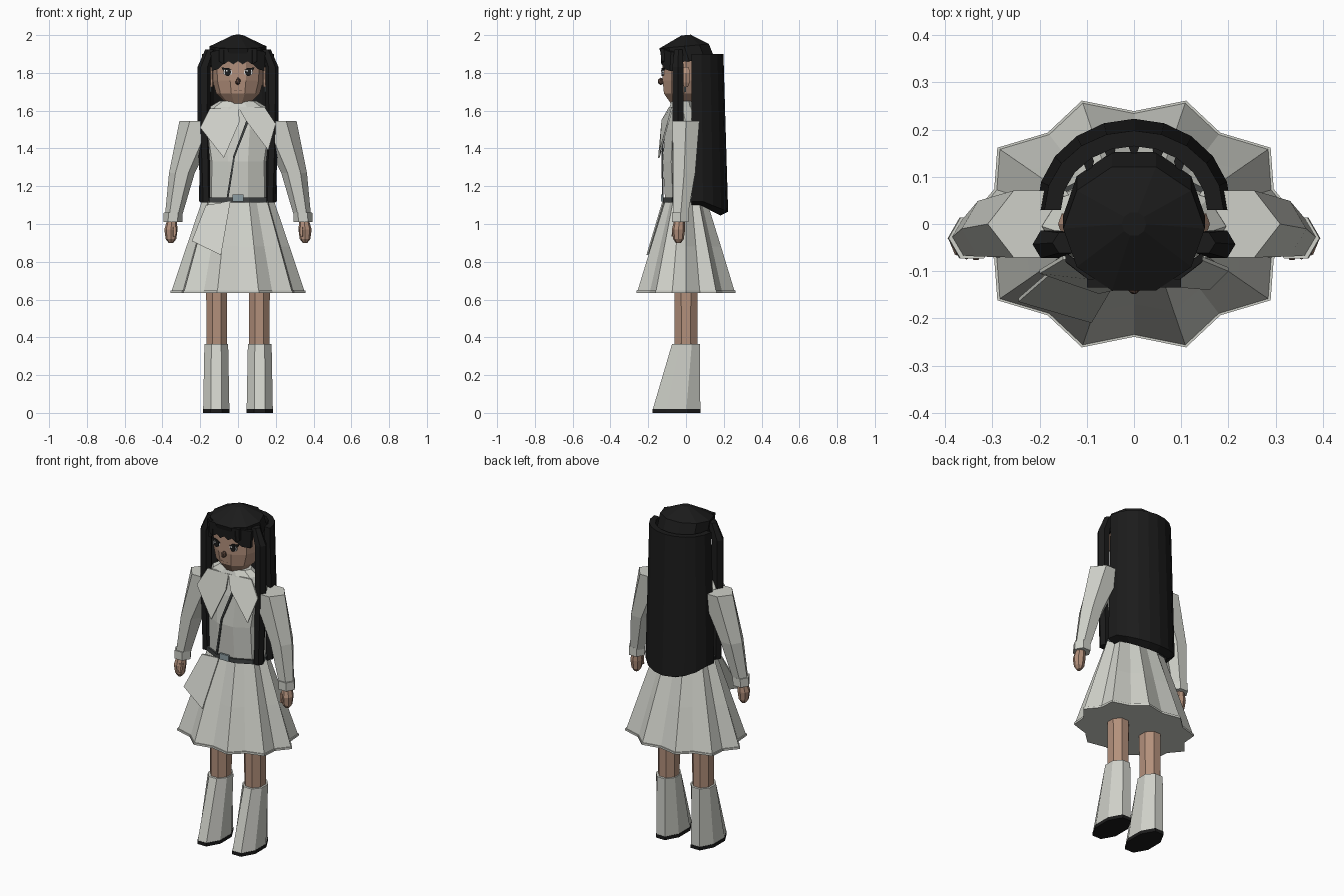
import bpy, bmesh, math
from mathutils import Vector


def material(name, rgb):
    m = bpy.data.materials.new(name)
    m.diffuse_color = (*rgb, 1)
    return m


WHITE = material("coat white", (0.62, 0.63, 0.58))
SKIN = material("skin", (0.45, 0.28, 0.20))
HAIR = material("hair black", (0.011, 0.011, 0.011))
SEAM = material("dark grey", (0.05, 0.055, 0.055))
STEEL = material("buckle grey", (0.27, 0.34, 0.36))
BROWN = material("nose brown", (0.13, 0.075, 0.055))
EYE = material("eye white", (0.75, 0.75, 0.75))


def finish(name, bm, *mats):
    bmesh.ops.recalc_face_normals(bm, faces=bm.faces)
    me = bpy.data.meshes.new(name)
    bm.to_mesh(me)
    bm.free()
    for m in mats:
        me.materials.append(m)
    ob = bpy.data.objects.new(name, me)
    bpy.context.collection.objects.link(ob)
    return ob


def skin_rings(bm, rings):
    """Bridge equal point rings and close both ends."""
    vs = [[bm.verts.new(p) for p in r] for r in rings]
    n = len(vs[0])
    for a, b in zip(vs, vs[1:]):
        for i in range(n):
            j = (i + 1) % n
            bm.faces.new((a[i], a[j], b[j], b[i]))
    bm.faces.new(vs[0])
    bm.faces.new(vs[-1])


def loft(name, mat, rings, n=10, phase=0.0, tilt=0.0, star=1.0):
    """Rings are (z, cx, cy, rx, ry); star shrinks every second point."""
    bm = bmesh.new()
    out = []
    for z, cx, cy, rx, ry in rings:
        ring = []
        for i in range(n):
            a = phase + math.tau * i / n
            k = star if i % 2 else 1.0
            y = cy + k * ry * math.sin(a)
            ring.append((cx + k * rx * math.cos(a), y, z + tilt * y))
        out.append(ring)
    skin_rings(bm, out)
    return finish(name, bm, mat)


def plate(name, mat, pts, t=0.008):
    """Thin slab from a front outline, thickened towards +y."""
    bm = bmesh.new()
    skin_rings(bm, [pts, [(x, y + t, z) for x, y, z in pts]])
    return finish(name, bm, mat)


def disc(name, mat, x, y, z, rx, rz, t=0.006, n=10):
    ring = [(x + rx * math.cos(math.tau * i / n), y,
             z + rz * math.sin(math.tau * i / n)) for i in range(n)]
    return plate(name, mat, ring, t)


# pleated skirt and hem
loft("skirt", WHITE, [(0.645, 0, 0, 0.352, 0.27), (0.88, 0, 0, 0.273, 0.195),
                      (1.125, 0, 0, 0.19, 0.115)], 20, star=0.87)
loft("skirt_hem", WHITE, [(0.635, 0, 0, 0.358, 0.275),
                          (0.647, 0, 0, 0.358, 0.275)], 20, star=0.87)
plate("skirt_flap", WHITE, [(-0.17, -0.10, 1.10), (-0.245, -0.165, 0.91),
                            (-0.09, -0.21, 0.835), (-0.04, -0.125, 1.12)])

# coat body, belt and buckle
loft("coat_body", WHITE, [
    (1.11, 0, 0, 0.175, 0.115), (1.33, 0, -0.005, 0.17, 0.125),
    (1.50, 0, -0.005, 0.20, 0.11), (1.55, 0, -0.005, 0.195, 0.10),
    (1.62, 0, -0.02, 0.15, 0.07), (1.65, 0, -0.02, 0.10, 0.06)], 10)
loft("belt", SEAM, [(1.115, 0, 0, 0.188, 0.127), (1.14, 0, 0, 0.188, 0.127)], 10)
plate("buckle", STEEL, [(-0.03, -0.133, 1.12), (0.03, -0.133, 1.12),
                        (0.03, -0.133, 1.155), (-0.03, -0.133, 1.155)], 0.012)
plate("coat_opening", SEAM, [(-0.06, -0.127, 1.14), (-0.05, -0.127, 1.14),
                             (-0.015, -0.13, 1.36), (0.06, -0.118, 1.55),
                             (0.045, -0.118, 1.55), (-0.025, -0.13, 1.36)])

# wide asymmetric lapels
plate("wide_lapel", WHITE, [(-0.15, -0.075, 1.61), (-0.20, -0.105, 1.51),
                            (-0.075, -0.148, 1.35), (0.01, -0.13, 1.545),
                            (0.0, -0.09, 1.62)])
plate("narrow_lapel", WHITE, [(0.0, -0.09, 1.62), (0.04, -0.13, 1.55),
                              (0.16, -0.14, 1.39), (0.20, -0.10, 1.53),
                              (0.14, -0.075, 1.62)])

for s, side in ((-1, "left"), (1, "right")):
    # sleeve, cuff, hand and thumb
    loft(side + "_sleeve", WHITE, [
        (1.545, s * 0.20, 0, 0.11, 0.082), (1.27, s * 0.297, -0.01, 0.068, 0.068),
        (1.05, s * 0.34, -0.028, 0.046, 0.045)], 6)
    loft(side + "_cuff", WHITE, [(1.01, s * 0.345, -0.03, 0.05, 0.05),
                                 (1.06, s * 0.343, -0.03, 0.05, 0.05)], 6)
    loft(side + "_hand", SKIN, [
        (0.90, s * 0.355, -0.04, 0.012, 0.014), (0.92, s * 0.355, -0.04, 0.028, 0.028),
        (0.97, s * 0.355, -0.04, 0.035, 0.035), (1.02, s * 0.35, -0.035, 0.026, 0.028)], 8)
    loft(side + "_thumb", SKIN, [
        (0.935, s * 0.335, -0.068, 0.010, 0.010),
        (0.985, s * 0.335, -0.058, 0.014, 0.014)], 6)

    # leg, flared boot and sole
    loft(side + "_leg", SKIN, [(0.33, s * 0.113, 0, 0.058, 0.065),
                               (0.66, s * 0.113, 0, 0.06, 0.066)], 8, math.pi / 8)
    loft(side + "_boot", WHITE, [(0.02, s * 0.115, -0.05, 0.075, 0.136),
                                 (0.365, s * 0.115, 0, 0.068, 0.08)], 8, math.pi / 8)
    loft(side + "_sole", HAIR, [(0, s * 0.115, -0.05, 0.077, 0.138),
                                (0.02, s * 0.115, -0.05, 0.077, 0.138)], 8, math.pi / 8)

    # long front strand beside the face
    loft(side + "_front_strand", HAIR, [
        (1.115, s * 0.17, -0.045, 0.028, 0.030), (1.50, s * 0.18, -0.043, 0.034, 0.034),
        (1.83, s * 0.18, -0.043, 0.035, 0.034), (1.925, s * 0.145, -0.04, 0.028, 0.025)], 6)
    # swept side fringe
    plate(side + "_side_fringe", HAIR, [
        (s * 0.075, -0.135, 1.93), (s * 0.075, -0.132, 1.85),
        (s * 0.105, -0.112, 1.82), (s * 0.14, -0.085, 1.81),
        (s * 0.145, -0.08, 1.91)], 0.02)

    # ear and earring
    loft(side + "_ear", SKIN, [
        (1.725, s * 0.14, 0, 0.008, 0.012), (1.75, s * 0.143, 0, 0.014, 0.022),
        (1.80, s * 0.145, 0, 0.016, 0.026), (1.83, s * 0.14, 0, 0.008, 0.015)], 6)
    loft(side + "_earring", STEEL, [(1.70, s * 0.145, -0.005, 0.006, 0.006),
                                    (1.725, s * 0.145, -0.005, 0.006, 0.006)], 6)

    # eye, glint, lashes
    disc(side + "_eye_white", EYE, s * 0.055, -0.125, 1.803, 0.024, 0.019, 0.008)
    disc(side + "_iris", HAIR, s * 0.054, -0.129, 1.804, 0.017, 0.021)
    disc(side + "_glint", EYE, s * 0.054 - 0.006, -0.132, 1.811, 0.005, 0.005, 0.005, 6)
    plate(side + "_lash", HAIR, [
        (s * 0.03, -0.130, 1.814), (s * 0.05, -0.130, 1.826), (s * 0.088, -0.118, 1.828),
        (s * 0.078, -0.122, 1.812), (s * 0.055, -0.130, 1.819)])

# neck and head, with hair covering the back of the skull
loft("neck", SKIN, [(1.58, 0, -0.01, 0.06, 0.05), (1.69, 0, -0.01, 0.06, 0.05)], 8)
head = loft("head", SKIN, [
    (1.63, 0, -0.025, 0.055, 0.052), (1.69, 0, -0.01, 0.115, 0.112),
    (1.76, 0, 0, 0.135, 0.13), (1.88, 0, 0, 0.138, 0.13)], 10)
head.data.materials.append(HAIR)
for p in head.data.polygons:
    if p.center.y > 0.05:
        p.material_index = 1

# nose and mouth
bm = bmesh.new()
bmesh.ops.create_icosphere(bm, subdivisions=1, radius=0.018)
for v in bm.verts:
    v.co = Vector((v.co.x * 0.85, v.co.y - 0.133, v.co.z * 1.15 + 1.755))
finish("nose", bm, BROWN)
plate("mouth", BROWN, [(-0.028, -0.119, 1.708), (0, -0.117, 1.699),
                       (0.028, -0.119, 1.708), (0, -0.118, 1.705)], 0.009)

# crown of hair, tilted down towards the face
loft("hair_crown", HAIR, [
    (1.86, 0, 0.018, 0.150, 0.142), (1.942, 0, -0.010, 0.150, 0.138),
    (2.0, 0, 0, 0.026, 0.026)], 10, tilt=0.09)
# straight fringe with a jagged lower edge
fringe = [(-0.10, -0.135, 1.93), (0.10, -0.135, 1.93)]
for i in range(9):
    x = 0.10 - 0.025 * i
    fringe.append((x, -0.130, 1.845 if i % 2 else 1.862))
plate("fringe", HAIR, fringe, 0.018)

# long curved sheet of back hair with a lower middle
bm = bmesh.new()
sections = []
N = 10
for i in range(N + 1):
    a = math.pi * i / N
    c, sn = math.cos(a), math.sin(a)
    low = 1.10 - 0.055 * max(0, sn - 0.3) / 0.7
    sections.append([(0.155 * c, 0.03 + 0.135 * sn, 1.90),
                     (0.19 * c, 0.03 + 0.168 * sn, 1.90),
                     (0.207 * c, 0.03 + 0.193 * sn, low + 0.02),
                     (0.165 * c, 0.03 + 0.152 * sn, low)])
skin_rings(bm, sections)
finish("back_hair", bm, HAIR)
# short ties joining the back hair to the crown
for i in range(5):
    a = math.radians(50 + 20 * i)
    loft("hair_tie_%d" % i, HAIR, [
        (1.84, 0.15 * math.cos(a), 0.025 + 0.14 * math.sin(a), 0.012, 0.03),
        (1.88, 0.15 * math.cos(a), 0.025 + 0.14 * math.sin(a), 0.012, 0.03)], 4)
